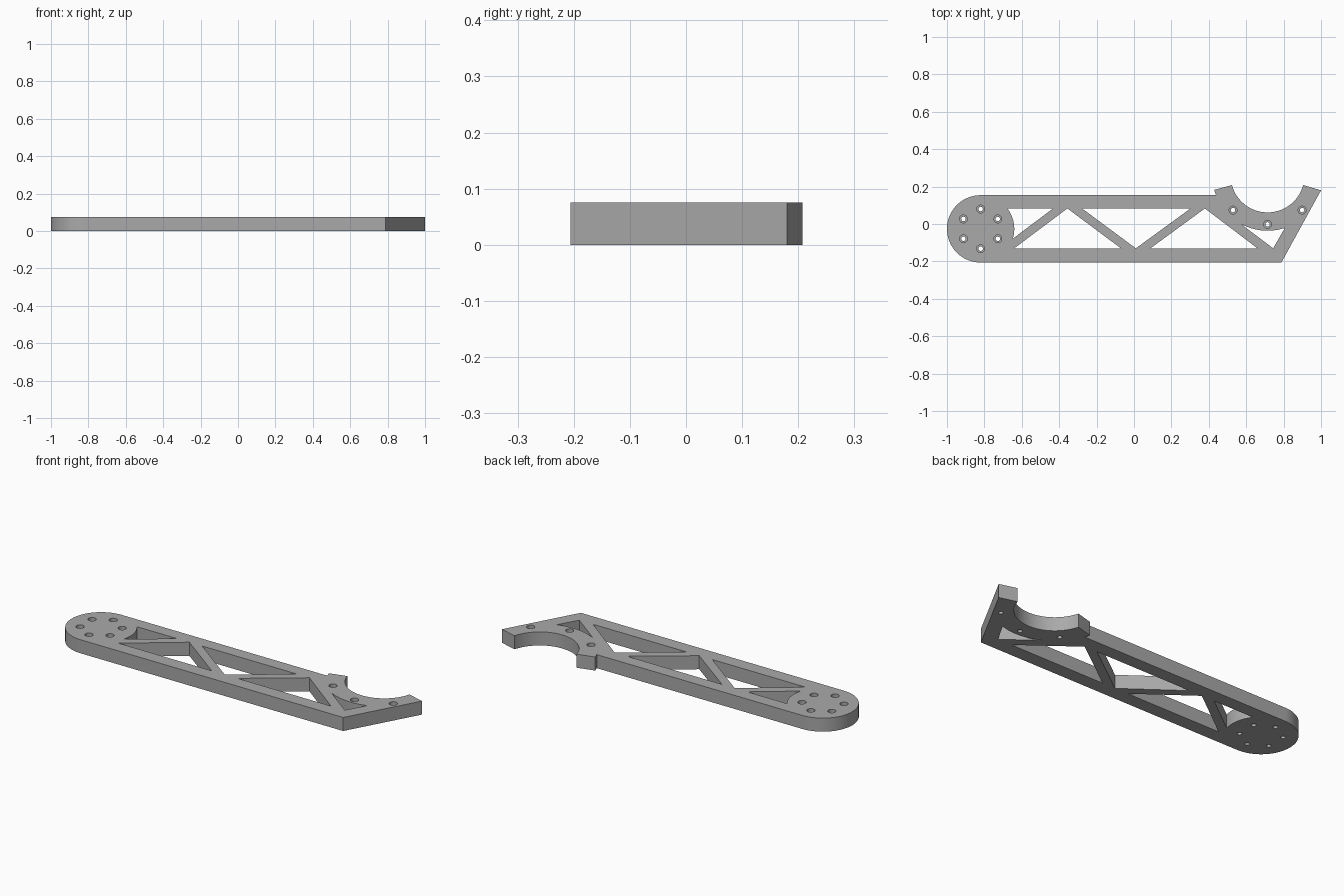
import bpy, bmesh
from math import radians, cos, sin, pi

if "Cube" in bpy.data.objects:
    bpy.data.objects.remove(bpy.data.objects["Cube"], do_unlink=True)

THICK = 0.075
HUB, HUB_R = (-0.82, -0.026), 0.18
CRADLE, OUTER_R, INNER_R = (0.714, 0.259), 0.295, 0.197
TOP, BOTTOM = 0.154, -0.206
RIB_TOP, RIB_BOTTOM = 0.083, -0.13

grey = bpy.data.materials.new("plain grey")
grey.use_nodes = True
colour = (0.4, 0.4, 0.4, 1)
grey.diffuse_color = colour
grey.node_tree.nodes["Principled BSDF"].inputs["Base Color"].default_value = colour


def arc(centre, r, start, end, n=32):
    """Points along an arc, angles in degrees."""
    angles = [radians(start + (end - start) * i / n) for i in range(n + 1)]
    return [(centre[0] + r * cos(a), centre[1] + r * sin(a)) for a in angles]


def prism(bm, points, z0, z1):
    """Closed upright prism over an outline."""
    face = bm.faces.new([bm.verts.new((x, y, z0)) for x, y in points])
    made = bmesh.ops.extrude_face_region(bm, geom=[face])["geom"]
    verts = [g for g in made if isinstance(g, bmesh.types.BMVert)]
    bmesh.ops.translate(bm, verts=verts, vec=(0, 0, z1 - z0))


def make_object(name, bm):
    bmesh.ops.recalc_face_normals(bm, faces=bm.faces)
    mesh = bpy.data.meshes.new(name)
    bm.to_mesh(mesh)
    bm.free()
    mesh.materials.append(grey)
    ob = bpy.data.objects.new(name, mesh)
    bpy.context.collection.objects.link(ob)
    return ob


def cut(target, name, outlines, z0, z1):
    """Subtract upright prisms from the target."""
    bm = bmesh.new()
    for points in outlines:
        prism(bm, points, z0, z1)
    cutter = make_object(name, bm)
    cutter.hide_render = True
    mod = target.modifiers.new(name, "BOOLEAN")
    mod.operation, mod.solver, mod.object = "DIFFERENCE", "EXACT", cutter
    bpy.context.view_layer.objects.active = target
    bpy.ops.object.modifier_apply(modifier=name)
    bpy.data.objects.remove(cutter, do_unlink=True)


# Arm plate: rounded hub end, straight beam, open cradle and slanted tip
outline = arc(HUB, HUB_R, 90, 270, 48)
outline += [(0.788, BOTTOM), (1.0, 0.18)]
outline += arc(CRADLE, INNER_R, -15, -165, 48)
outline += arc(CRADLE, OUTER_R, 195, 200.8, 4)
bm = bmesh.new()
prism(bm, outline, 0, THICK)
arm = make_object("arm_plate", bm)

# Truss pockets between the diagonal ribs
pockets = [
    arc(HUB, HUB_R, 37.3, -17, 16) + [(-0.433, RIB_TOP)],
    [(-0.64, RIB_BOTTOM), (-0.07, RIB_BOTTOM), (-0.356, RIB_TOP)],
    [(-0.278, RIB_TOP), (0.01, RIB_BOTTOM), (0.302, RIB_TOP)],
    [(0.088, RIB_BOTTOM), (0.66, RIB_BOTTOM), (0.379, RIB_TOP)],
    arc(CRADLE, OUTER_R, 240.5, 288.3, 16) + [(0.744, RIB_BOTTOM)],
]
cut(arm, "truss_pockets", pockets, -0.05, 0.15)

# Stepped screw holes in the hub and along the cradle
centres = arc(HUB, 0.106, 30, 330, 5) + arc(CRADLE, 0.261, 225, 315, 2)
cut(arm, "screw_holes", [arc(c, 0.012, 0, 345, 23) for c in centres], -0.05, 0.15)
cut(arm, "screw_recesses", [arc(c, 0.021, 0, 345, 23) for c in centres], THICK / 2, 0.15)

bpy.ops.object.select_all(action="DESELECT")
arm.select_set(True)
bpy.context.view_layer.objects.active = arm
bpy.ops.object.shade_smooth_by_angle(angle=radians(30))
